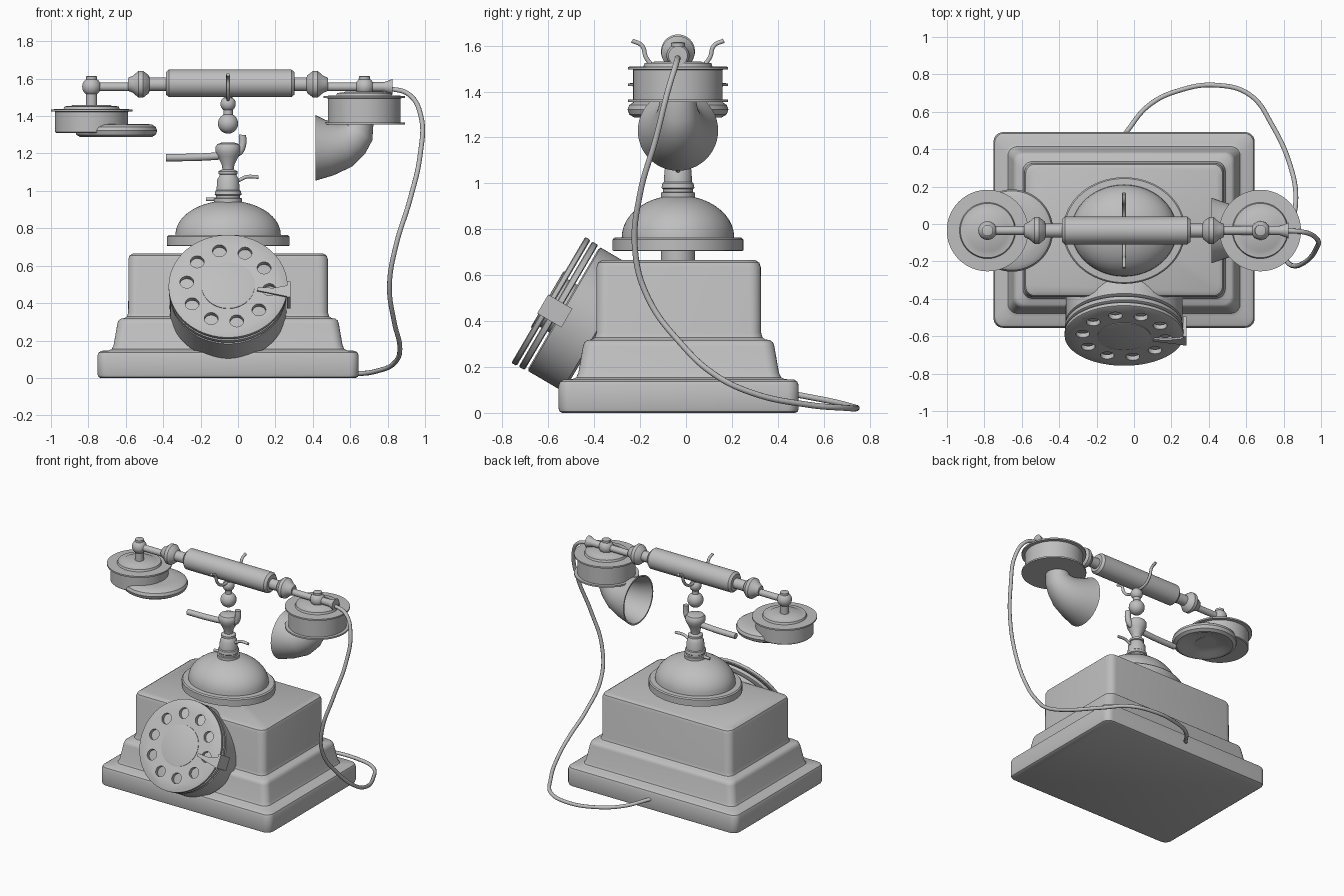
import bpy, bmesh
from math import sin, cos, pi, radians
from mathutils import Vector, Matrix

if "Cube" in bpy.data.objects:
    bpy.data.objects.remove(bpy.data.objects["Cube"])

grey = bpy.data.materials.new("plain grey")
grey.use_nodes = True
grey.diffuse_color = (0.52, 0.52, 0.52, 1)
grey.node_tree.nodes["Principled BSDF"].inputs["Base Color"].default_value = (0.52, 0.52, 0.52, 1)

CX, CY = -0.053, -0.035
meshes = []


def add_mesh(name, bm, matrix=None):
    bmesh.ops.recalc_face_normals(bm, faces=bm.faces)
    me = bpy.data.meshes.new(name)
    bm.to_mesh(me)
    bm.free()
    me.materials.append(grey)
    ob = bpy.data.objects.new(name, me)
    bpy.context.scene.collection.objects.link(ob)
    if matrix:
        ob.matrix_world = matrix
    meshes.append(ob)
    return ob


def loft(name, rings, matrix=None):
    """Skin a row of closed rings and cap both ends."""
    bm = bmesh.new()
    rows = [[bm.verts.new(p) for p in ring] for ring in rings]
    n = len(rows[0])
    for a, b in zip(rows, rows[1:]):
        for i in range(n):
            j = (i + 1) % n
            bm.faces.new((a[i], a[j], b[j], b[i]))
    bm.faces.new(rows[0])
    bm.faces.new(rows[-1])
    return add_mesh(name, bm, matrix)


def lathe(name, profile, matrix=None, seg=56):
    """Turn (radius, height) pairs around local z."""
    return loft(name, [[Vector((r * cos(2 * pi * i / seg), r * sin(2 * pi * i / seg), z))
                        for i in range(seg)] for r, z in profile], matrix)


def ball(name, radius, loc):
    bm = bmesh.new()
    bmesh.ops.create_uvsphere(bm, u_segments=32, v_segments=16, radius=radius)
    return add_mesh(name, bm, Matrix.Translation(loc))


def tube(name, points, radius):
    cu = bpy.data.curves.new(name, 'CURVE')
    cu.dimensions = '3D'
    cu.bevel_depth = radius
    cu.bevel_resolution = 3
    cu.resolution_u = 8
    cu.use_fill_caps = True
    sp = cu.splines.new('BEZIER')
    sp.bezier_points.add(len(points) - 1)
    for bp, p in zip(sp.bezier_points, points):
        bp.co = p
        bp.handle_left_type = bp.handle_right_type = 'AUTO'
    cu.materials.append(grey)
    ob = bpy.data.objects.new(name, cu)
    bpy.context.scene.collection.objects.link(ob)
    return ob


def at(x, y, z):
    return Matrix.Translation((x, y, z))


# Stepped case: one rounded rectangle, inset further at each height
def rounded_rect(inset, z, radius=0.05, steps=6):
    hx, hy = 0.698 - inset - radius, 0.523 - inset - radius
    ring = []
    for q, (sx, sy) in enumerate(((1, 1), (-1, 1), (-1, -1), (1, -1))):
        for k in range(steps + 1):
            a = (q + k / steps) * pi / 2
            ring.append(Vector((sx * hx + radius * cos(a), sy * hy + radius * sin(a), z)))
    return ring


case_profile = [(0.015, 0), (0.004, 0.006), (0, 0.02), (0, 0.12), (0.006, 0.136), (0.02, 0.145),
                (0.06, 0.147), (0.077, 0.155), (0.086, 0.175), (0.106, 0.29), (0.112, 0.307),
                (0.125, 0.317), (0.145, 0.32), (0.157, 0.328), (0.164, 0.35), (0.165, 0.635),
                (0.172, 0.655), (0.19, 0.666)]
loft("stepped_case", [rounded_rect(i, z) for i, z in case_profile], at(CX, CY + 0.003, 0))

# Bell, slightly wider across the front
lathe("bell_post", [(0.075, 0.65), (0.075, 0.72)], at(CX, CY, 0))
dome = [(0.245 * cos(radians(a)), 0.765 + 0.183 * sin(radians(a))) for a in range(0, 81, 8)]
lathe("bell", [(0.27, 0.705), (0.285, 0.707), (0.285, 0.755), (0.278, 0.763)] + dome + [(0.02, 0.948)],
      at(CX, CY, 0) @ Matrix.Diagonal((1.15, 1, 1, 1)), 72)

# Cradle column
lathe("cradle_neck", [(0.075, 0.93), (0.075, 0.96), (0.065, 0.962), (0.065, 0.975), (0.072, 0.98),
                      (0.068, 1.0), (0.062, 1.005), (0.058, 1.06), (0.042, 1.09), (0.03, 1.1)], at(CX, CY, 0))
lathe("cradle_cup", [(0.03, 1.08), (0.05, 1.09), (0.05, 1.105), (0.03, 1.115), (0.034, 1.14), (0.056, 1.185),
                     (0.067, 1.21), (0.067, 1.235), (0.058, 1.25), (0.035, 1.258)], at(CX, CY, 0))
tube("cradle_arm", [(-0.385, CY, 1.178), (-0.22, CY, 1.18), (CX, CY, 1.19)], 0.021)
tube("cradle_stub", [(CX, CY, 1.2), (0, CY, 1.205), (0.022, CY, 1.24), (0.024, CY, 1.3)], 0.021)
tube("small_lever", [(CX, CY, 1.05), (0, CY, 1.055), (0.045, CY, 1.075), (0.11, CY, 1.074)], 0.01)
tube("lower_lever", [(-0.17, CY, 0.955), (CX, CY, 0.955)], 0.01)

# Hanger with two balls and the fork holding the handset
ball("hanger_ball", 0.054, (CX, CY, 1.36))
ball("hanger_bead", 0.041, (CX, CY, 1.465))
lathe("hanger_stem", [(0.025, 1.37), (0.025, 1.5)], at(CX, CY, 0), 24)
for side, label in ((1, "back"), (-1, "front")):
    tube(label + "_fork", [(CX, CY + side * d, z) for d, z in
                           ((0, 1.49), (0.09, 1.5), (0.137, 1.545), (0.157, 1.6), (0.2, 1.622))], 0.01)

# Handset bar, turned along x
along_x = Matrix.Rotation(pi / 2, 4, 'Y')
lathe("grip", [(0.06, -0.385), (0.074, -0.37), (0.074, 0.285), (0.06, 0.302)], at(0, CY, 1.575) @ along_x)
for side, label in ((1, "left"), (-1, "right")):
    bar = at(CX, CY, 1.57) @ Matrix.Rotation(side * pi / 2, 4, 'Y')
    lathe(label + "_collar", [(0.037, 0.3), (0.037, 0.42), (0.048, 0.424), (0.072, 0.455), (0.072, 0.478),
                              (0.045, 0.51), (0.037, 0.53), (0.03, 0.535)], bar, 40)
    end = 0.73
    lathe(label + "_rod", [(0.023, 0.5), (0.023, end)],
          at(CX, CY, 1.556) @ Matrix.Rotation(side * pi / 2, 4, 'Y'), 24)
    x = CX + side * end
    ball(label + "_joint", 0.05, (x, CY, 1.557))
    lathe(label + "_joint_cap", [(0.03, 1.59), (0.03, 1.612), (0.02, 1.615)], at(x, CY, 0), 24)
lathe("cord_socket", [(0.025, 0.66), (0.025, 0.78), (0.042, 0.825), (0.02, 0.826)],
      at(0, CY, 1.556) @ along_x, 32)


# Earpiece and mouthpiece capsules
def capsule(label, x, top, bottom):
    lathe(label + "_stem", [(0.03, top), (0.03, top + 0.09)], at(x, CY, 0), 24)
    lathe(label + "_capsule", [(0.19, bottom), (0.195, bottom + 0.005), (0.195, top - 0.015), (0.218, top - 0.013),
                               (0.218, top - 0.002), (0.15, top), (0.145, top + 0.014), (0.11, top + 0.016),
                               (0.1, top + 0.022)], at(x, CY, 0), 72)


capsule("earpiece", -0.783, 1.438, 1.31)
capsule("mouthpiece", 0.675, 1.51, 1.36)
lathe("mouthpiece_flange", [(0.218, 1.355), (0.218, 1.366)], at(0.675, CY, 0), 72)
lathe("ear_pad", [(0.12, 1.358), (0.19, 1.356), (0.212, 1.342), (0.22, 1.322), (0.212, 1.3),
                  (0.19, 1.287), (0.165, 1.29), (0.13, 1.305), (0.03, 1.315)], at(-0.652, CY, 0), 64)

# Bent horn: each ring spans an inner and an outer point of the side outline
spans = [(0.57, 1.37, 0.725, 1.37), (0.57, 1.362, 0.718, 1.27), (0.555, 1.36, 0.68, 1.2),
         (0.52, 1.364, 0.61, 1.13), (0.465, 1.38, 0.51, 1.083), (0.415, 1.405, 0.415, 1.055)]


def horn_ring(span, shrink):
    a, b = Vector((span[0], CY, span[1])), Vector((span[2], CY, span[3]))
    mid, half = (a + b) / 2, (a - b) / 2 * shrink
    return [mid + half * cos(2 * pi * i / 48) + Vector((0, half.length * sin(2 * pi * i / 48), 0))
            for i in range(48)]


loft("horn", [horn_ring(s, 1) for s in spans] + [horn_ring(s, 0.94) for s in reversed(spans)])

# Tilted dial: local z points out of the face
dial = at(CX, -0.6, 0.4925) @ Matrix.Rotation(radians(59.6), 4, 'X')
lathe("dial_drum", [(0.3, -0.26), (0.312, -0.25), (0.312, -0.082), (0.3, -0.076)], dial, 72)
lathe("dial_spindle", [(0.12, -0.1), (0.12, -0.01)], dial)
lathe("dial_back_plate", [(0.31, -0.066), (0.316, -0.062), (0.316, -0.04), (0.31, -0.036)], dial, 72)
plate = lathe("finger_plate", [(0.312, -0.027), (0.318, -0.022), (0.318, -0.004), (0.312, 0)], dial, 72)
lathe("dial_centre", [(0.142, -0.01), (0.142, 0.004), (0.136, 0.006)], dial)

# Ten finger holes cut through the plate
bm = bmesh.new()
for k in range(10):
    a = radians(102 - 36 * k)
    bmesh.ops.create_cone(bm, cap_ends=True, segments=24, radius1=0.037, radius2=0.037, depth=0.1,
                          matrix=at(0.222 * cos(a), 0.222 * sin(a), -0.014))
cutter = add_mesh("hole_cutter", bm, dial)
meshes.remove(cutter)
cutter.hide_render = True
cut = plate.modifiers.new("holes", 'BOOLEAN')
cut.operation = 'DIFFERENCE'
cut.object = cutter
bpy.context.view_layer.objects.active = plate
bpy.ops.object.modifier_apply(modifier="holes")
bpy.data.objects.remove(cutter)

# Finger stop: a pointed plate on the face and a tab round the rim
outline = [(0.155, -0.035), (0.325, -0.075), (0.335, 0), (0.24, -0.02), (0.16, -0.015)]
loft("finger_stop", [[Vector((x, y, z)) for x, y in outline] for z in (0.002, 0.012)], dial)
tab = [(0.315, -0.075), (0.335, -0.075), (0.335, 0.02), (0.315, 0.02)]
loft("finger_stop_tab", [[Vector((x, y, z)) for x, y in tab] for z in (-0.11, 0.012)], dial)

# Cord from the handset round to the back of the case
tube("cord", [(0.8, -0.035, 1.55), (0.915, -0.045, 1.515), (0.978, -0.08, 1.4), (0.975, -0.13, 1.2),
              (0.92, -0.2, 0.955), (0.845, -0.222, 0.71), (0.81, -0.165, 0.5), (0.835, -0.02, 0.3),
              (0.865, 0.12, 0.17), (0.845, 0.28, 0.09), (0.735, 0.535, 0.035), (0.62, 0.69, 0.022),
              (0.445, 0.742, 0.02), (0.245, 0.715, 0.03), (0.08, 0.635, 0.05), (-0.05, 0.48, 0.08)], 0.013)

# Smooth shading with sharp edges kept
bpy.ops.object.select_all(action='DESELECT')
for ob in meshes:
    ob.select_set(True)
bpy.context.view_layer.objects.active = meshes[0]
bpy.ops.object.shade_smooth_by_angle(angle=radians(35))
